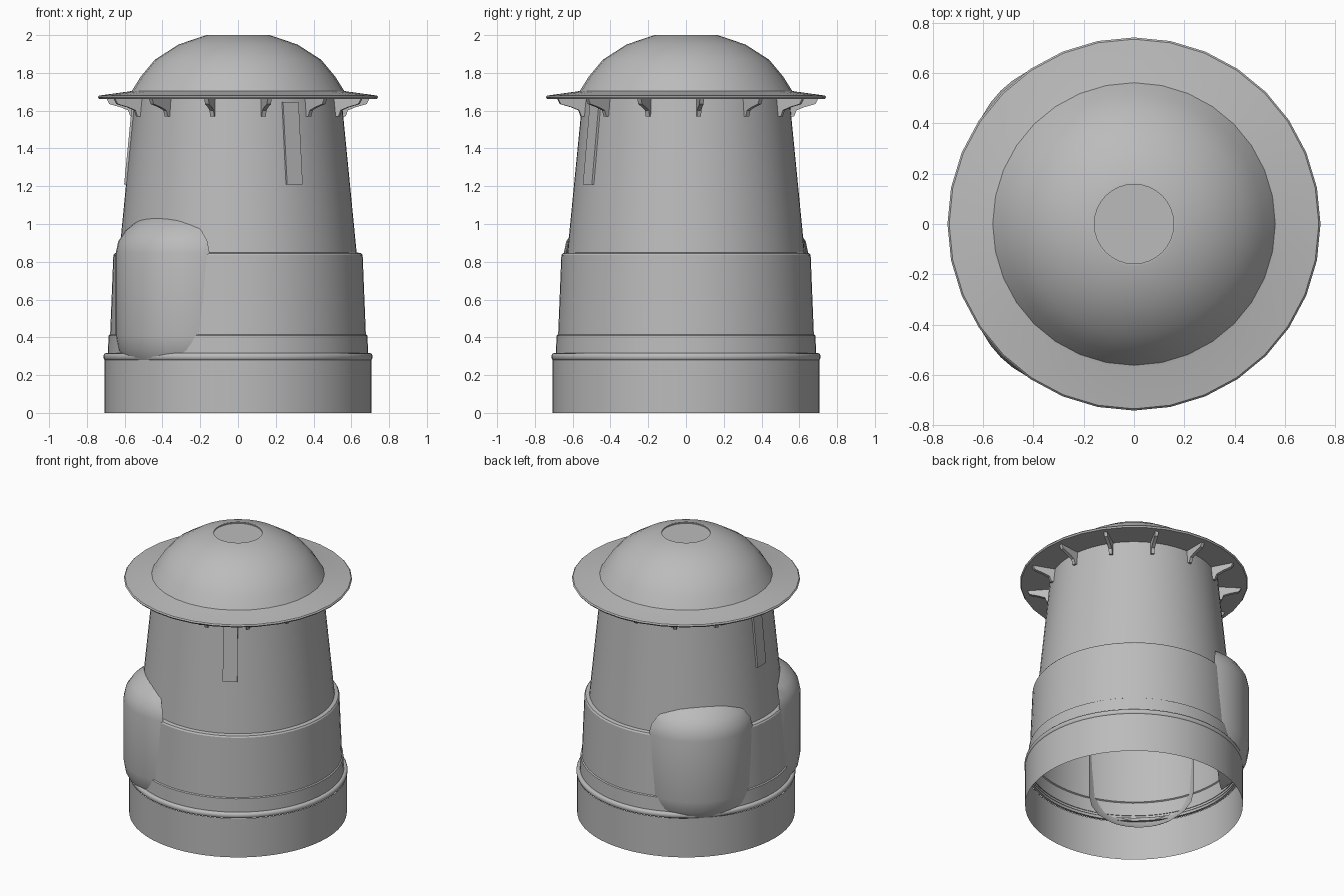
import bpy, bmesh, math
from mathutils import Matrix, Vector

cube = bpy.data.objects.get("Cube")
if cube:
    bpy.data.objects.remove(cube, do_unlink=True)

grey = bpy.data.materials.new("plain_grey")
grey.use_nodes = True
grey.diffuse_color = (0.5, 0.5, 0.5, 1)
grey.node_tree.nodes["Principled BSDF"].inputs["Base Color"].default_value = (0.5, 0.5, 0.5, 1)


def finish(name, bm, angle=0.0, smooth=30):
    """Turn a bmesh into a shaded object, spun about z by an angle in degrees."""
    bm.transform(Matrix.Rotation(math.radians(angle), 4, 'Z'))
    mesh = bpy.data.meshes.new(name)
    bm.to_mesh(mesh)
    bm.free()
    mesh.materials.append(grey)
    obj = bpy.data.objects.new(name, mesh)
    bpy.context.collection.objects.link(obj)
    bpy.ops.object.select_all(action='DESELECT')
    obj.select_set(True)
    bpy.context.view_layer.objects.active = obj
    bpy.ops.object.shade_smooth_by_angle(angle=math.radians(smooth))
    return obj


def lathe(profile, steps):
    """Revolve (radius, height) points, listed from bottom to top on the outside."""
    bm = bmesh.new()
    verts = [bm.verts.new((r, 0, z)) for r, z in profile]
    edges = [bm.edges.new(pair) for pair in zip(verts, verts[1:])]
    bmesh.ops.spin(bm, geom=verts + edges, axis=(0, 0, 1), cent=(0, 0, 0),
                   angle=math.tau, steps=steps)
    bmesh.ops.remove_doubles(bm, verts=bm.verts, dist=0.0005)
    bmesh.ops.recalc_face_normals(bm, faces=bm.faces)
    return bm


def plate(outline, width):
    """Extrude a radius-height outline sideways, centred on the +x direction."""
    bm = bmesh.new()
    face = bm.faces.new([bm.verts.new((r, -width / 2, z)) for r, z in outline])
    side = bmesh.ops.extrude_face_region(bm, geom=[face])["geom"]
    bmesh.ops.translate(bm, vec=(0, width, 0),
                        verts=[v for v in side if isinstance(v, bmesh.types.BMVert)])
    bmesh.ops.recalc_face_normals(bm, faces=bm.faces)
    return bm


# Hollow body: base ring, bead, stepped band and tapered tower
finish("base_ring", lathe([(.708, 0), (.708, .28)], 64))
bead = [(.7 + .013 * math.cos(a), .297 + .019 * math.sin(a))
        for a in [math.radians(d) for d in range(-90, 91, 30)]]
finish("base_bead", lathe([(.685, .278)] + bead + [(.685, .316)], 64), smooth=40)
finish("lower_band", lathe([(.69, .3), (.685, .41), (.677, .415), (.66, .835),
                            (.653, .845), (.628, .85)], 64))
finish("tower", lathe([(.628, .85), (.548, 1.665)], 64))

# Domed cap with flat brim and shallow top recess
finish("domed_cap", lathe([(.54, 1.662), (.735, 1.662), (.742, 1.672), (.735, 1.68),
                           (.575, 1.702), (.562, 1.705), (.515, 1.78), (.44, 1.87),
                           (.315, 1.95), (.168, 2.0), (.158, 2.0), (.158, 1.992),
                           (0, 1.992)], 32))

# Thin curved brackets under the brim
bracket = [(.53, 1.664), (.7, 1.664), (.685, 1.635), (.625, 1.618),
           (.585, 1.602), (.572, 1.568), (.53, 1.568)]
count = 13
for i in range(count):
    finish(f"brim_bracket_{i + 1}", plate(bracket, .022), 90 + 360 * i / count)

# Narrow raised strips on the tower
strip = [(.57, 1.21), (.603, 1.21), (.56, 1.645), (.53, 1.645)]
for name, angle in (("front_strip", -60), ("right_strip", 180)):
    finish(name, plate(strip, .095), angle)

# Rounded side pods: revolved shells with their inner part cut away
pod_radius, pod_centre = .4, .35
arc = [math.radians(d) for d in range(0, 91, 15)]
pod = [(pod_radius * math.cos(a), .41 - .3 * math.sin(a)) for a in reversed(arc)]
pod += [(pod_radius * math.cos(a), .845 + .245 * math.sin(a)) for a in arc]
for name, angle in (("front_pod", -135), ("back_pod", 135)):
    bm = lathe(pod, 40)
    bmesh.ops.translate(bm, verts=bm.verts, vec=(pod_centre, 0, 0))
    bmesh.ops.bisect_plane(bm, geom=bm.verts[:] + bm.edges[:] + bm.faces[:],
                           plane_co=Vector((.555, 0, 0)), plane_no=Vector((1, 0, 0)),
                           clear_inner=True)
    finish(name, bm, angle)
